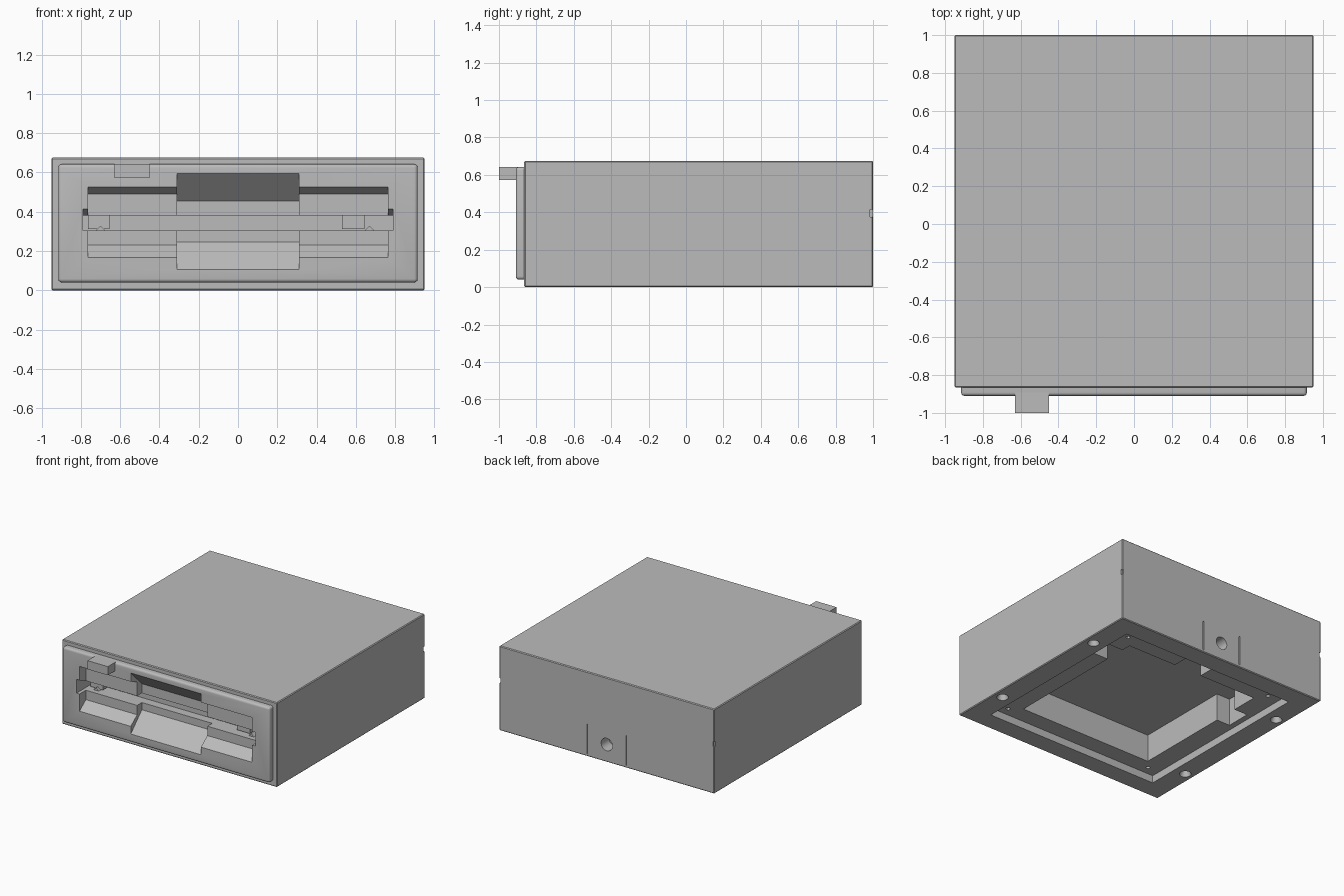
import bpy, bmesh, math
from mathutils import Matrix

if "Cube" in bpy.data.objects:
    bpy.data.objects.remove(bpy.data.objects["Cube"])

grey = bpy.data.materials.new("light grey")
grey.diffuse_color = (0.5, 0.5, 0.5, 1)
grey.use_nodes = True
grey.node_tree.nodes["Principled BSDF"].inputs["Base Color"].default_value = grey.diffuse_color


def make(name, bm):
    """Turn a bmesh into a named object."""
    bmesh.ops.recalc_face_normals(bm, faces=bm.faces)
    me = bpy.data.meshes.new(name)
    bm.to_mesh(me)
    bm.free()
    me.materials.append(grey)
    ob = bpy.data.objects.new(name, me)
    bpy.context.collection.objects.link(ob)
    return ob


def box(name, x, y, z, bevel=0, front_only=False, segments=1):
    """Box from (min, max) ranges, with optional edge rounding."""
    bm = bmesh.new()
    bmesh.ops.create_cube(bm, size=1)
    for v in bm.verts:
        for i, (a, b) in enumerate((x, y, z)):
            v.co[i] = (a + b) / 2 + v.co[i] * (b - a)
    if bevel:
        edges = [e for e in bm.edges
                 if not front_only or min(v.co.y for v in e.verts) < y[0] + 1e-4]
        bmesh.ops.bevel(bm, geom=edges, offset=bevel, segments=segments,
                        profile=0.5, affect='EDGES')
    return make(name, bm)


def prism(name, profile, x0, x1):
    """Extrude a (y, z) profile along x."""
    bm = bmesh.new()
    f = bm.faces.new([bm.verts.new((x0, y, z)) for y, z in profile])
    r = bmesh.ops.extrude_face_region(bm, geom=[f])
    for v in r["geom"]:
        if isinstance(v, bmesh.types.BMVert):
            v.co.x = x1
    return make(name, bm)


def cone(name, loc, r1, r2, depth, axis='Z', sides=24):
    """Cylinder or cone centred on loc."""
    bm = bmesh.new()
    rot = Matrix.Rotation(math.radians(-90), 4, 'X') if axis == 'Y' else Matrix()
    bmesh.ops.create_cone(bm, cap_ends=True, segments=sides, radius1=r1, radius2=r2,
                          depth=depth, matrix=Matrix.Translation(loc) @ rot)
    return make(name, bm)


def cut(target, cutters):
    """Subtract each cutter from the target."""
    bpy.context.view_layer.objects.active = target
    for c in cutters:
        m = target.modifiers.new("cut", 'BOOLEAN')
        m.operation, m.solver, m.object = 'DIFFERENCE', 'EXACT', c
        bpy.ops.object.modifier_apply(modifier=m.name)


# Main housing and rounded front bezel
case = box("case", (-0.95, 0.95), (-0.865, 1.0), (0, 0.675), 0.006)
bezel = box("front_bezel", (-0.915, 0.915), (-0.91, -0.84), (0.04, 0.642),
            0.018, True, 4)

# Front recesses: wide bay, deeper central finger bay, disk slot
front_cutters = [
    prism("wide_cutter", [(-0.95, 0.168), (-0.91, 0.168), (-0.83, 0.23),
                          (-0.83, 0.49), (-0.91, 0.525), (-0.95, 0.525)], -0.763, 0.763),
    prism("finger_cutter", [(-0.95, 0.107), (-0.91, 0.107), (-0.77, 0.247),
                            (-0.77, 0.455), (-0.91, 0.594), (-0.95, 0.594)], -0.31, 0.31),
    prism("slot_cutter", [(-0.95, 0.305), (-0.95, 0.415), (-0.91, 0.415),
                          (-0.83, 0.38), (-0.7, 0.38), (-0.7, 0.305)], -0.79, 0.79),
]

# Underside: board recess, deep central well and its notches
cutters = [
    box("board_cutter", (-0.775, 0.775), (-0.71, 0.84), (-0.1, 0.06)),
    box("well_cutter", (-0.61, 0.58), (-0.57, 0.64), (-0.12, 0.28)),
    box("back_notch_cutter", (-0.1, 0.145), (0.5, 0.78), (-0.11, 0.28)),
    box("right_notch_cutter", (0.4, 0.71), (0.39, 0.56), (-0.11, 0.28)),
    box("left_notch_cutter", (-0.73, -0.4), (0.22, 0.42), (-0.11, 0.28)),
]
# Foot sockets, board screw holes, back slits, corner nicks
for s in (-1, 1):
    for y in (0.58, -0.458):
        cutters.append(cone("socket_cutter", (s * 0.875, y, 0.01), 0.055, 0.025, 0.08))
    for y in (0.73, -0.64):
        cutters.append(cone("screw_cutter", (s * 0.67, y, 0.06), 0.016, 0.016, 0.06, sides=12))
    cutters.append(box("slit_cutter", (s * 0.172 - 0.004, s * 0.172 + 0.004),
                       (0.97, 1.1), (0.02, 0.26)))
    cutters.append(box("nick_cutter", (s * 0.95 - 0.012, s * 0.95 + 0.012),
                       (0.985, 1.1), (0.375, 0.415)))
# Round cable hole in the back
cutters.append(cone("cable_cutter", (0, 1.0, 0.14), 0.05, 0.05, 0.2, 'Y'))

cut(bezel, front_cutters)
cut(case, front_cutters + cutters)
for c in front_cutters + cutters:
    bpy.data.objects.remove(c)

# Latch button at the upper left of the front
box("latch_button", (-0.63, -0.45), (-1.0, -0.85), (0.573, 0.642))

# Guide blocks and small wedges inside the disk slot
for x0, x1, xw in ((-0.765, -0.655, -0.70), (0.53, 0.643, 0.67)):
    box("slot_guide", (x0, x1), (-0.77, -0.69), (0.312, 0.382))
    bm = bmesh.new()
    tri = [bm.verts.new((xw + dx, -0.79, z))
           for dx, z in ((-0.025, 0.303), (0.025, 0.303), (0, 0.328))]
    r = bmesh.ops.extrude_face_region(bm, geom=[bm.faces.new(tri)])
    for v in r["geom"]:
        if isinstance(v, bmesh.types.BMVert):
            v.co.y = -0.69
    make("slot_wedge", bm)

# Smooth the rounded parts, keep hard edges
for ob in (case, bezel):
    bpy.ops.object.select_all(action='DESELECT')
    ob.select_set(True)
    bpy.context.view_layer.objects.active = ob
    bpy.ops.object.shade_smooth_by_angle(angle=math.radians(30))
